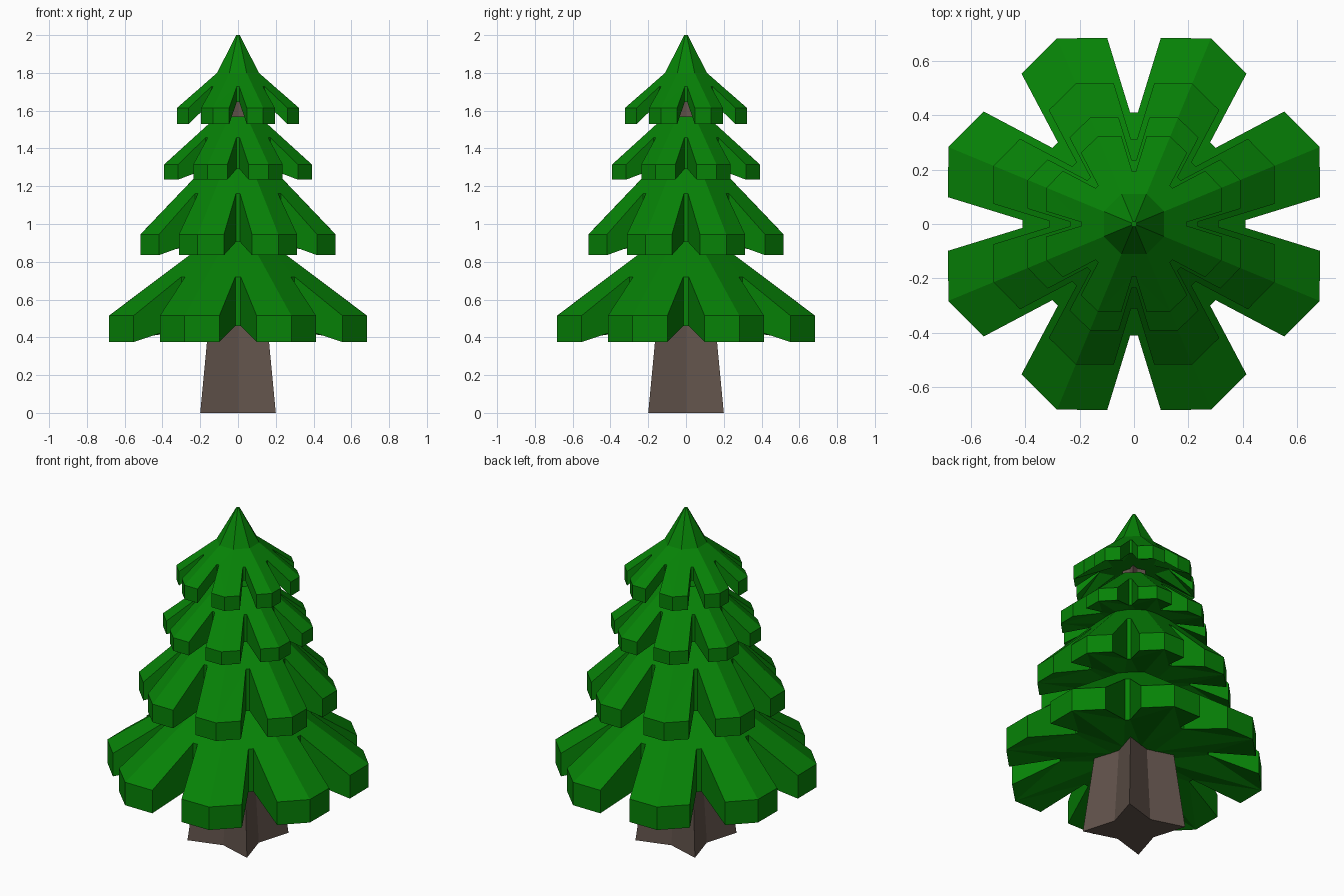
import bpy, bmesh
from math import sin, cos, radians

if "Cube" in bpy.data.objects:
    bpy.data.objects.remove(bpy.data.objects["Cube"])


def material(name, rgb):
    m = bpy.data.materials.new(name)
    m.diffuse_color = (*rgb, 1)
    m.use_nodes = True
    m.node_tree.nodes["Principled BSDF"].inputs["Base Color"].default_value = m.diffuse_color
    return m


def finish(bm, name, mat):
    bmesh.ops.recalc_face_normals(bm, faces=bm.faces)
    me = bpy.data.meshes.new(name)
    bm.to_mesh(me)
    bm.free()
    me.materials.append(mat)
    ob = bpy.data.objects.new(name, me)
    bpy.context.collection.objects.link(ob)
    return ob


green = material("needle green", (0.002, 0.225, 0.002))
brown = material("bark brown", (0.12, 0.085, 0.07))


def polar(bm, r, deg, z):
    return bm.verts.new((r * cos(radians(deg)), r * sin(radians(deg)), z))


# One tier: eight notched branches with a thick rim, sloping to a small ring
def tier(name, scale, rim_lo, rim_hi, notch_lo, ring_hi, apex=None):
    bm = bmesh.new()
    # the notch ends lie on the flat roof sides between the branch ridges
    notch_hi = rim_hi + (ring_hi - rim_hi) * 0.275 * scale / (0.685 * scale - 0.11)

    def layer(z_rim, z_notch, z_ring):
        arms = []
        for k in range(8):
            a = 22.5 + 45 * k
            arms.append([polar(bm, 0.12, a, z_ring)] + [
                polar(bm, r * scale, a + off, z) for r, off, z in (
                    (0.41, -20.5, z_notch), (0.69, -14.3, z_rim), (0.738, 0, z_rim),
                    (0.69, 14.3, z_rim), (0.41, 20.5, z_notch))])
        for k, (c, n0, e0, tip, e1, n1) in enumerate(arms):
            nxt = arms[(k + 1) % 8]
            for f in ((c, n0, tip), (n0, e0, tip), (c, tip, n1), (tip, e1, n1),
                      (c, n1, nxt[1], nxt[0])):
                bm.faces.new(f)
        return arms

    top = layer(rim_hi, notch_hi, ring_hi)
    low = layer(rim_lo, notch_lo, notch_lo)
    # rim and notch walls
    loop_t = [v for arm in top for v in arm[1:]]
    loop_b = [v for arm in low for v in arm[1:]]
    for i in range(len(loop_t)):
        j = (i + 1) % len(loop_t)
        bm.faces.new((loop_t[i], loop_t[j], loop_b[j], loop_b[i]))
    bm.faces.new([arm[0] for arm in low])
    ring = [arm[0] for arm in top]
    # pointed cap on the top tier
    if apex:
        tip_ring = [polar(bm, 0.01, 22.5 + 45 * k, apex) for k in range(8)]
        for k in range(8):
            j = (k + 1) % 8
            bm.faces.new((ring[k], ring[j], tip_ring[j], tip_ring[k]))
        ring = tip_ring
    bm.faces.new(ring)
    finish(bm, name, green)


tier("bottom_branches", 1.0, 0.375, 0.515, 0.46, 0.945)
tier("lower_middle_branches", 0.757, 0.835, 0.945, 0.905, 1.37)
tier("upper_middle_branches", 0.573, 1.235, 1.315, 1.29, 1.57)
tier("top_branches", 0.472, 1.53, 1.615, 1.645, 1.80, apex=2.0)

# Trunk: tapering square with dented sides
bm = bmesh.new()
rings = []
for z in (0, 1.74):
    w = 0.2 - 0.095 * z
    rings.append([polar(bm, w * (1.414 if i % 2 else 0.7), 45 * i, z) for i in range(8)])
for i in range(8):
    j = (i + 1) % 8
    bm.faces.new((rings[0][i], rings[0][j], rings[1][j], rings[1][i]))
for r in rings:
    bm.faces.new(r)
finish(bm, "trunk", brown)
